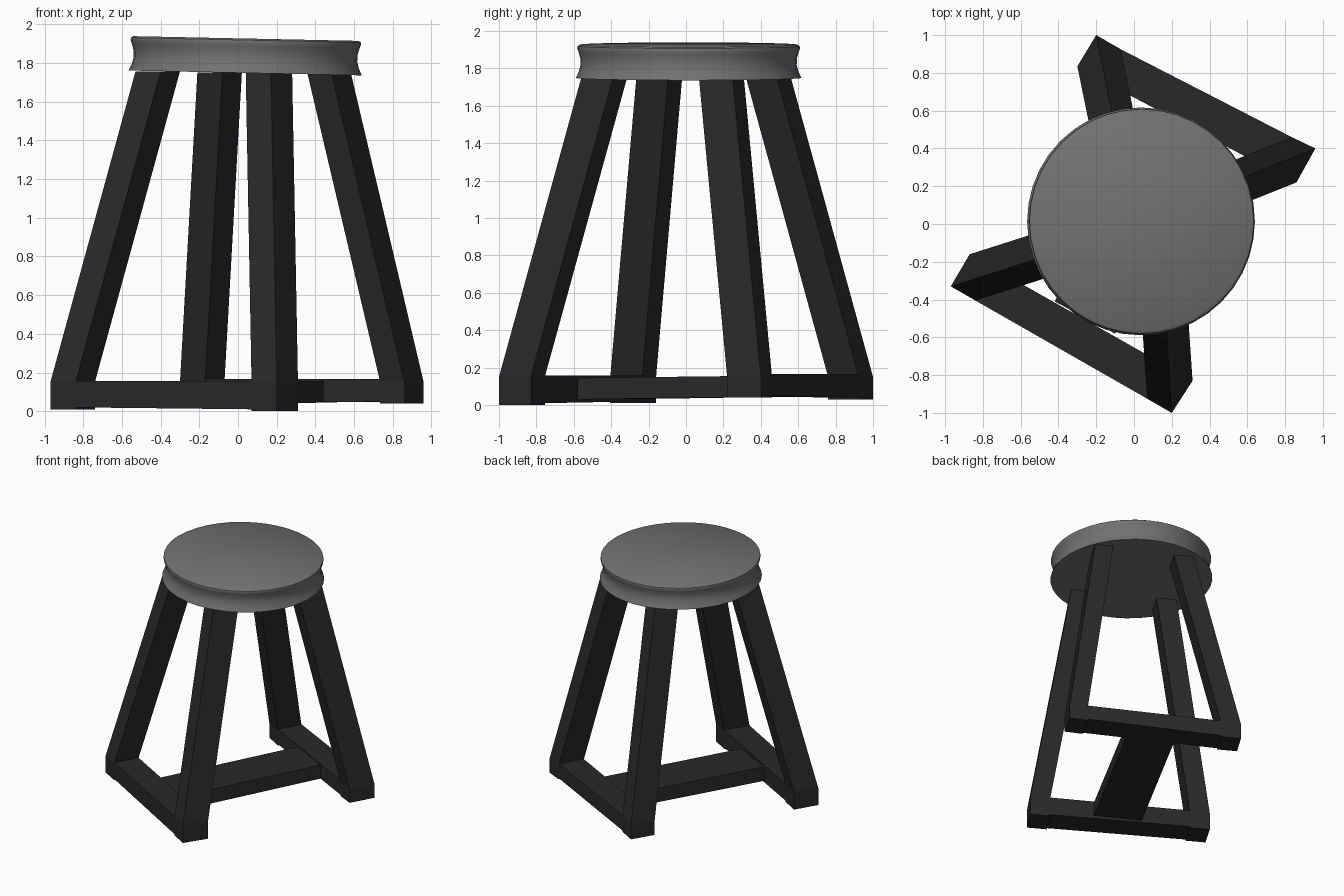
import bpy, bmesh, math
from mathutils import Vector

if "Cube" in bpy.data.objects:
    bpy.data.objects.remove(bpy.data.objects["Cube"])


def material(name, v):
    m = bpy.data.materials.new(name)
    m.diffuse_color = (v, v, v, 1)
    m.use_nodes = True
    m.node_tree.nodes["Principled BSDF"].inputs["Base Color"].default_value = m.diffuse_color
    return m


dark = material("dark_wood", 0.022)
grey = material("seat_grey", 0.17)


def finish(name, bm, mat):
    bmesh.ops.recalc_face_normals(bm, faces=bm.faces)
    me = bpy.data.meshes.new(name)
    bm.to_mesh(me)
    bm.free()
    ob = bpy.data.objects.new(name, me)
    bpy.context.collection.objects.link(ob)
    me.materials.append(mat)
    return ob


def loft(name, rings, mat):
    """Closed skin through equal-sized rings of points."""
    bm = bmesh.new()
    vs = [[bm.verts.new(p) for p in r] for r in rings]
    n = len(vs[0])
    for a, b in zip(vs, vs[1:]):
        for i in range(n):
            j = (i + 1) % n
            bm.faces.new((a[i], a[j], b[j], b[i]))
    bm.faces.new(vs[0])
    bm.faces.new(vs[-1])
    return finish(name, bm, mat)


def slab(p, q, z0, z1):
    """Upright rectangle between two plan points."""
    return [(*p, z0), (*q, z0), (*q, z1), (*p, z1)]


# Legs: outer corner, direction along the stretcher, depth, lean, floor, top
LEGS = {
    "left_leg":  ((-0.97, -0.33), (0.13, -0.075), (0.10, 0.17), (0.44, 0.14), 0.01, 1.757),
    "front_leg": ((0.20, -1.00), (-0.13, 0.075), (0.11, 0.17), (-0.03, 0.44), 0.00, 1.750),
    "back_leg":  ((-0.20, 1.00), (0.13, -0.075), (-0.10, -0.165), (0.09, -0.44), 0.03, 1.752),
    "right_leg": ((0.96, 0.40), (-0.125, 0.06), (-0.10, -0.18), (-0.375, -0.15), 0.04, 1.742),
}
ends = {}
for name, (o, u, v, lean, z0, z1) in LEGS.items():
    o, u, v, lean = map(Vector, (o, u, v, lean))
    foot = [o, o + u, o + u + v, o + v]
    ends[name] = (foot[1], foot[2], z0)
    loft(name, [[(*p, z0) for p in foot],
                [(*p, 0.15) for p in foot],
                [(*(p + lean), z1) for p in foot]], dark)

# Stretchers joining each pair of feet
for name, a, b in (("front_stretcher", "left_leg", "front_leg"),
                   ("back_stretcher", "back_leg", "right_leg")):
    rings = [slab(ends[k][0], ends[k][1], ends[k][2] + 0.01,
                  0.157 if name[0] == "f" else 0.166) for k in (a, b)]
    loft(name, rings, dark)

# Wide plank between the stretchers
loft("cross_plank", [slab((-0.42, -0.41), (-0.10, -0.58), 0.03, 0.145),
                     slab((0.122, 0.605), (0.443, 0.437), 0.045, 0.157)], dark)

# Waisted round seat, slightly tipped
PROFILE = [(0.603, 0.0), (0.587, 0.035), (0.578, 0.07), (0.579, 0.105), (0.589, 0.14),
           (0.596, 0.158), (0.594, 0.17), (0.582, 0.178)]
N = 40
rings = [[(r * math.cos(2 * math.pi * i / N), r * math.sin(2 * math.pi * i / N), z)
          for i in range(N)] for r, z in PROFILE]
seat = loft("seat", rings, grey)
seat.location = (0.037, 0.014, 1.749)
seat.rotation_euler = (0, math.radians(1.2), 0)
bpy.context.view_layer.objects.active = seat
seat.select_set(True)
bpy.ops.object.shade_smooth_by_angle(angle=math.radians(35))
